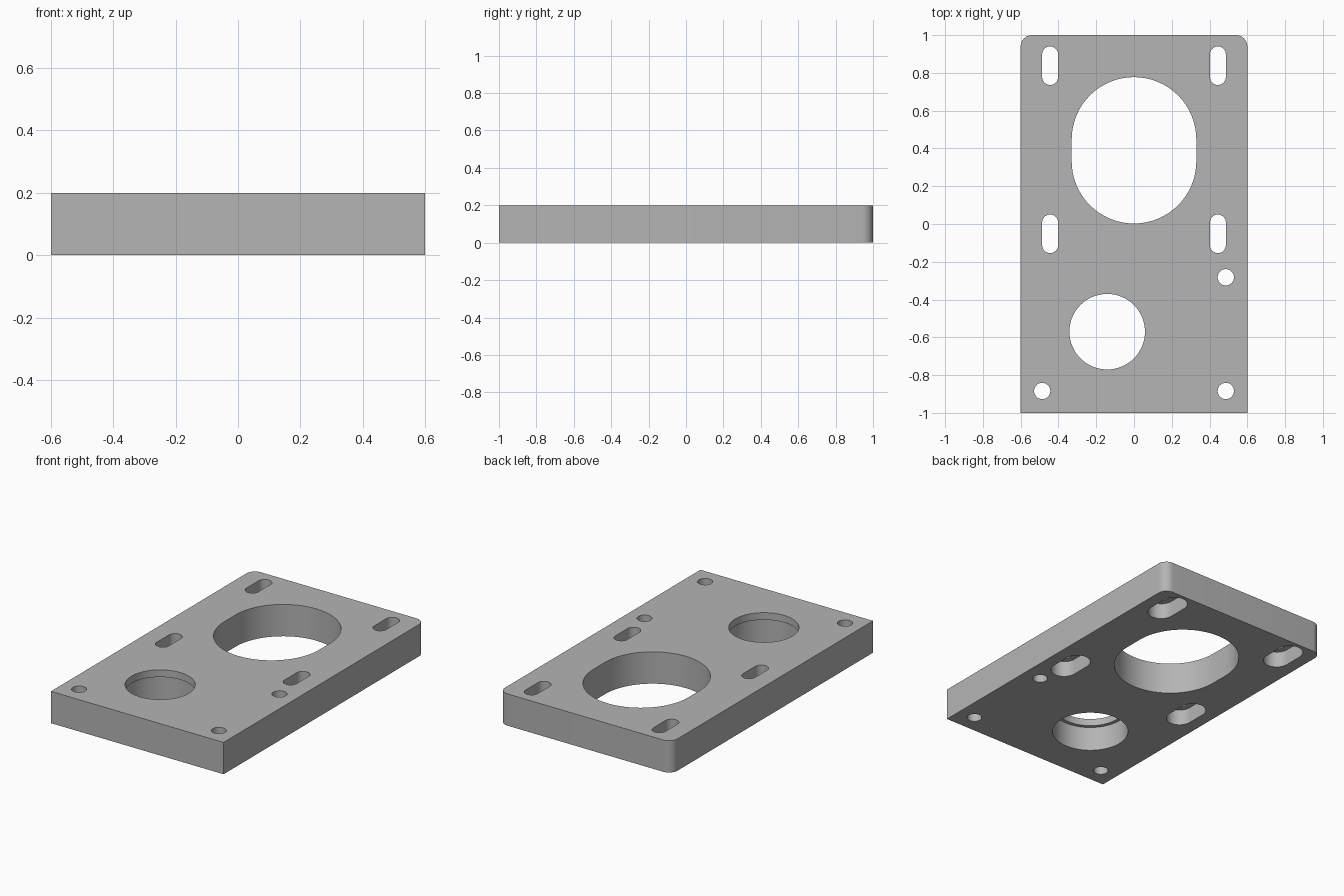
import bpy, bmesh
from math import pi, sin, cos

cube = bpy.data.objects.get("Cube")
if cube:
    bpy.data.objects.remove(cube, do_unlink=True)

THICK = 0.2
COLOUR = (0.46, 0.46, 0.46, 1)

grey = bpy.data.materials.new("machined grey")
grey.use_nodes = True
grey.diffuse_color = COLOUR
grey.node_tree.nodes["Principled BSDF"].inputs["Base Color"].default_value = COLOUR


def prism(name, outline, z0, z1):
    """Extrude a closed outline between two heights."""
    bm = bmesh.new()
    base = bm.faces.new([bm.verts.new((x, y, z0)) for x, y in outline])
    top = bmesh.ops.extrude_face_region(bm, geom=[base])["geom"]
    bmesh.ops.translate(bm, vec=(0, 0, z1 - z0),
                        verts=[v for v in top if isinstance(v, bmesh.types.BMVert)])
    bmesh.ops.recalc_face_normals(bm, faces=bm.faces)
    mesh = bpy.data.meshes.new(name)
    bm.to_mesh(mesh)
    bm.free()
    mesh.materials.append(grey)
    obj = bpy.data.objects.new(name, mesh)
    bpy.context.collection.objects.link(obj)
    return obj


def arc(cx, cy, r, start, end, steps):
    return [(cx + r * cos(start + (end - start) * i / steps),
             cy + r * sin(start + (end - start) * i / steps)) for i in range(steps + 1)]


def cut(x, y, r, straight=0, z0=-0.1, z1=THICK + 0.1):
    """Cut a round hole, or a slot along y when straight is above zero."""
    h = straight / 2
    if h:
        outline = arc(x, y + h, r, 0, pi, 32) + arc(x, y - h, r, pi, 2 * pi, 32)
    else:
        outline = arc(x, y, r, 0, 2 * pi, 64)[:-1]
    cutter = prism("hole_cutter", outline, z0, z1)
    cutter.hide_render = True
    mod = plate.modifiers.new("hole", "BOOLEAN")
    mod.operation, mod.solver, mod.object = "DIFFERENCE", "EXACT", cutter
    bpy.context.view_layer.objects.active = plate
    bpy.ops.object.modifier_apply(modifier=mod.name)
    bpy.data.objects.remove(cutter, do_unlink=True)


# Plate with square front corners and rounded back corners
R = 0.06
plate = prism("mounting_plate",
              [(-0.6, -1), (0.6, -1)]
              + arc(0.6 - R, 1 - R, R, 0, pi / 2, 12)
              + arc(R - 0.6, 1 - R, R, pi / 2, pi, 12), 0, THICK)

# Large oblong opening
cut(0, 0.39, 0.33, 0.115)

# Bearing hole with a thin lip at the top
cut(-0.142, -0.57, 0.2)
cut(-0.142, -0.57, 0.222, z1=0.155)

# Four slots, recessed from below
for x in (-0.444, 0.444):
    for y in (-0.052, 0.838):
        cut(x, y, 0.042, 0.12)
        cut(x, y, 0.078, 0.12, z1=0.1)

# Small screw holes
for x, y in ((-0.486, -0.884), (0.486, -0.884), (0.486, -0.282)):
    cut(x, y, 0.043)

# Smooth curved walls, sharp rims
bpy.ops.object.select_all(action="DESELECT")
plate.select_set(True)
bpy.context.view_layer.objects.active = plate
bpy.ops.object.shade_smooth_by_angle(angle=pi / 6)
